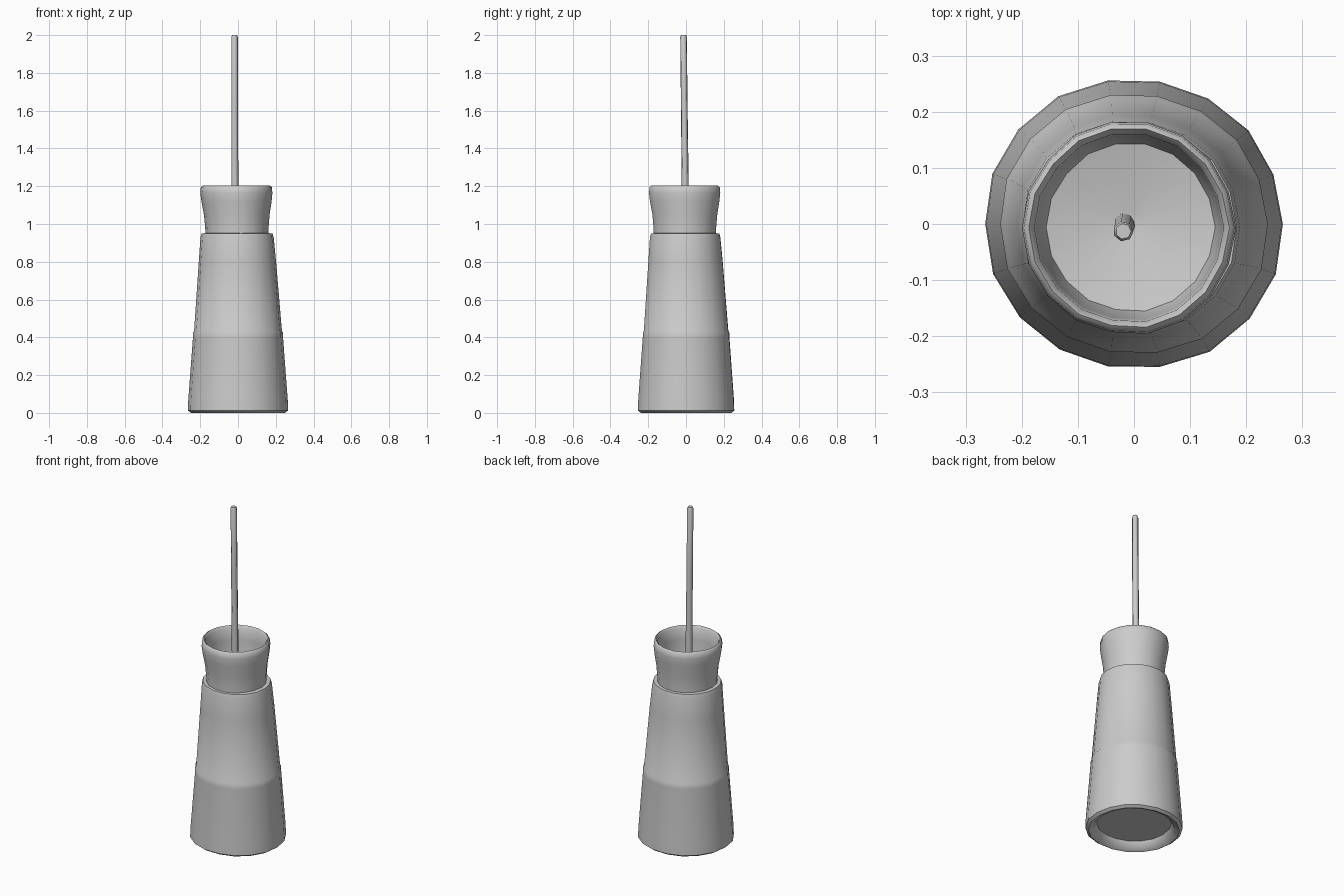
import bpy, bmesh, math, random
from mathutils import Vector

if "Cube" in bpy.data.objects:
    bpy.data.objects.remove(bpy.data.objects["Cube"])

random.seed(4)


def finish(name, bm, angle):
    bmesh.ops.recalc_face_normals(bm, faces=bm.faces[:])
    mesh = bpy.data.meshes.new(name)
    bm.to_mesh(mesh)
    bm.free()
    obj = bpy.data.objects.new(name, mesh)
    bpy.context.collection.objects.link(obj)
    bpy.ops.object.select_all(action='DESELECT')
    obj.select_set(True)
    bpy.context.view_layer.objects.active = obj
    bpy.ops.object.shade_smooth_by_angle(angle=math.radians(angle))
    return obj


def lathe(name, profile, sides, wobble=0.0, angle=45):
    """Revolve (radius, z, centre x, centre y) rings; cap both ends."""
    bm = bmesh.new()
    jitter = [random.uniform(-wobble, wobble) for _ in range(sides)]
    rings = []
    for r, z, cx, cy in profile:
        ring = []
        for i in range(sides):
            a = 2 * math.pi * i / sides
            rr = r * (1 + jitter[i])
            ring.append(bm.verts.new((cx + rr * math.cos(a), cy + rr * math.sin(a), z)))
        rings.append(ring)
    for lo, hi in zip(rings, rings[1:]):
        for i in range(sides):
            j = (i + 1) % sides
            bm.faces.new((lo[i], lo[j], hi[j], hi[i]))
    for ring in (rings[0], rings[-1]):
        bm.faces.new(ring)
    return finish(name, bm, angle)


# Tapered body with a recessed underside and a faint band
body = lathe("body", [
    (0.205, 0.045, 0, 0), (0.222, 0.012, 0, 0), (0.250, 0.0, 0, 0),
    (0.267, 0.012, 0, 0), (0.265, 0.07, 0, 0), (0.240, 0.40, 0, 0),
    (0.240, 0.425, 0, 0), (0.234, 0.435, 0, 0), (0.206, 0.80, -0.003, -0.003),
    (0.195, 0.93, -0.005, -0.005), (0.189, 0.95, -0.005, -0.005),
    (0.160, 0.952, -0.005, -0.005)], 18, 0.012)
for v in body.data.vertices:
    v.co.y *= 0.975

# Flared open neck, outside up over the rim and down to the inner floor
neck = lathe("neck", [
    (0.166, 0.93, -0.006, -0.006), (0.167, 0.98, -0.006, -0.006),
    (0.173, 1.05, -0.007, -0.006), (0.185, 1.12, -0.008, -0.007),
    (0.190, 1.165, -0.009, -0.007), (0.187, 1.195, -0.009, -0.007),
    (0.178, 1.203, -0.009, -0.007), (0.168, 1.19, -0.009, -0.007),
    (0.165, 1.12, -0.008, -0.006), (0.158, 1.02, -0.006, -0.006),
    (0.15, 0.985, -0.006, -0.006), (0.02, 0.955, -0.006, 0)], 18, 0.01)

# Thin, slightly leaning rod
lathe("rod", [(0.019, 0.95, -0.017, 0), (0.019, 1.2, -0.017, -0.004),
              (0.018, 1.6, -0.018, -0.009), (0.018, 1.99, -0.019, -0.013),
              (0.014, 2.0, -0.019, -0.013)], 7, 0, 65)
